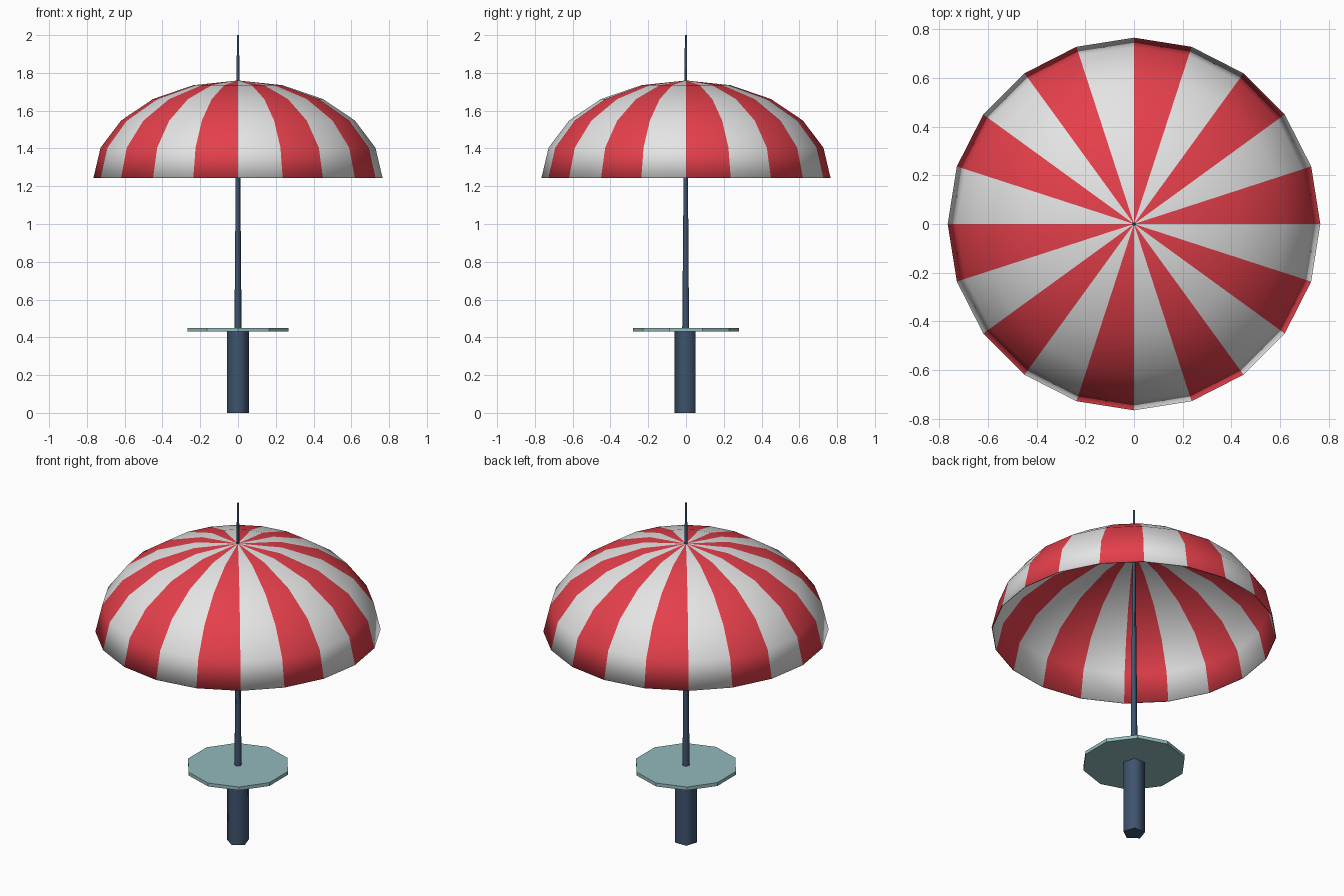
import bpy, bmesh, math

if "Cube" in bpy.data.objects:
    bpy.data.objects.remove(bpy.data.objects["Cube"])


def material(name, rgb):
    m = bpy.data.materials.new(name)
    m.diffuse_color = (*rgb, 1)
    m.use_nodes = True
    m.node_tree.nodes["Principled BSDF"].inputs["Base Color"].default_value = m.diffuse_color
    return m


RED = material("red canvas", (0.78, 0.05, 0.07))
WHITE = material("white canvas", (0.78, 0.78, 0.78))
NAVY = material("navy metal", (0.048, 0.088, 0.155))
TEAL = material("pale teal", (0.29, 0.49, 0.505))


def finish(name, bm, mats):
    bmesh.ops.recalc_face_normals(bm, faces=bm.faces)
    me = bpy.data.meshes.new(name)
    bm.to_mesh(me)
    bm.free()
    for m in mats:
        me.materials.append(m)
    ob = bpy.data.objects.new(name, me)
    bpy.context.collection.objects.link(ob)
    return ob


def prism(name, sides, r0, r1, z0, z1, mat, smooth):
    """Upright (tapered) prism with one corner pointing to the front (-y)."""
    bm = bmesh.new()
    rings = []
    for r, z in ((r0, z0), (r1, z1)):
        ring = []
        for i in range(sides):
            a = -math.pi / 2 + 2 * math.pi * i / sides
            ring.append(bm.verts.new((r * math.cos(a), r * math.sin(a), z)))
        rings.append(ring)
    low, high = rings
    for i in range(sides):
        j = (i + 1) % sides
        bm.faces.new((low[i], low[j], high[j], high[i])).smooth = smooth
    bm.faces.new(low[::-1])
    bm.faces.new(high)
    return finish(name, bm, [mat])


# Base post, table top and tapering pole
prism("base_post", 5, 0.061, 0.061, 0.0, 0.435, NAVY, True)
prism("table_top", 10, 0.28, 0.28, 0.43, 0.45, TEAL, False)
prism("pole", 5, 0.02, 0.006, 0.44, 2.0, NAVY, True)

# Striped canopy: a squashed half dome with 20 gores
SEG, RINGS, R, RIM, HEIGHT = 20, 5, 0.765, 1.245, 0.515
bm = bmesh.new()
top = bm.verts.new((0, 0, RIM + HEIGHT))
grid = []
for k in range(RINGS):
    t = math.pi / 2 * k / RINGS
    r, z = R * math.cos(t), RIM + HEIGHT * math.sin(t)
    grid.append([bm.verts.new((r * math.cos(2 * math.pi * i / SEG),
                               r * math.sin(2 * math.pi * i / SEG), z))
                 for i in range(SEG)])
for i in range(SEG):
    j = (i + 1) % SEG
    gore = [bm.faces.new((grid[k][i], grid[k][j], grid[k + 1][j], grid[k + 1][i]))
            for k in range(RINGS - 1)]
    gore.append(bm.faces.new((grid[-1][i], grid[-1][j], top)))
    for f in gore:
        f.material_index = i % 2      # alternate red and white
        f.smooth = True
bm.normal_update()
canopy = finish("canopy", bm, [RED, WHITE])

# Thin cloth thickness, growing inwards
sol = canopy.modifiers.new("cloth", 'SOLIDIFY')
sol.thickness = 0.005
sol.offset = -1
bpy.context.view_layer.objects.active = canopy
canopy.select_set(True)
bpy.ops.object.shade_smooth_by_angle(angle=math.radians(40))
